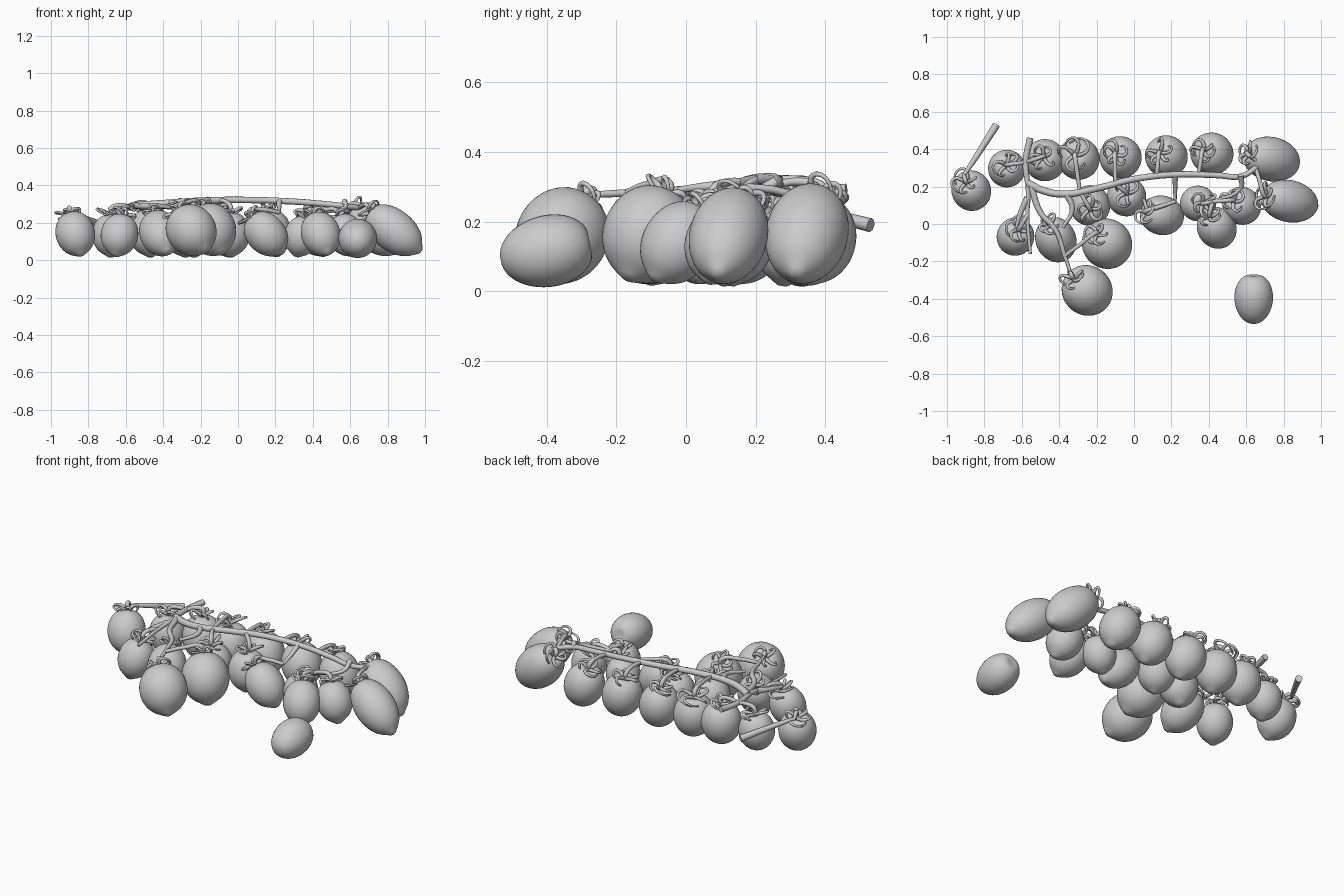
import bpy, bmesh, math, random
from mathutils import Vector

if "Cube" in bpy.data.objects:
    bpy.data.objects.remove(bpy.data.objects["Cube"])

random.seed(4)
Z = Vector((0, 0, 1))


def tomato(name, n, centre, r, h, tip):
    """Egg-shaped fruit with stem dimple and pointed blossom end."""
    bm = bmesh.new()
    q = Z.rotation_difference(n)
    segs, rows = 36, 30
    rings = []
    for i in range(1, rows):
        t = math.pi * i / rows
        s, c = math.sin(t), math.cos(t)
        rad = r * s ** 0.93 * (1 + 0.06 * c)
        if c > 0:
            a = h * (c - 0.09 * math.exp(-(s / 0.25) ** 2))
        else:
            a = h * (c * (1 - tip) - tip * math.exp(-(s / 0.25) ** 2))
        ring = []
        for j in range(segs):
            p = 2 * math.pi * j / segs
            ring.append(bm.verts.new(centre + q @ Vector((rad * math.cos(p), rad * math.sin(p), a))))
        rings.append(ring)
    for A, B in zip(rings, rings[1:]):
        for j in range(segs):
            k = (j + 1) % segs
            bm.faces.new((A[j], B[j], B[k], A[k]))
    bm.faces.new(rings[0])
    bm.faces.new(rings[-1][::-1])
    bmesh.ops.recalc_face_normals(bm, faces=bm.faces)
    for f in bm.faces:
        f.smooth = True
    me = bpy.data.meshes.new(name)
    bm.to_mesh(me)
    bm.free()
    bpy.context.collection.objects.link(bpy.data.objects.new(name, me))


def tubes(name, paths, radius, taper=0.6, res=5):
    """Smooth tubes thinning towards their ends."""
    cu = bpy.data.curves.new(name, 'CURVE')
    cu.dimensions = '3D'
    cu.bevel_depth = radius
    cu.bevel_resolution = 2
    cu.resolution_u = res
    cu.use_fill_caps = True
    for pts in paths:
        sp = cu.splines.new('BEZIER')
        sp.bezier_points.add(len(pts) - 1)
        for i, (b, p) in enumerate(zip(sp.bezier_points, pts)):
            b.co = p
            b.radius = 1.2 + (taper - 1.2) * i / (len(pts) - 1)
            b.handle_left_type = b.handle_right_type = 'AUTO'
    ob = bpy.data.objects.new(name, cu)
    bpy.context.collection.objects.link(ob)
    bpy.ops.object.select_all(action='DESELECT')
    ob.select_set(True)
    bpy.context.view_layer.objects.active = ob
    bpy.ops.object.convert(target='MESH')


def calyx(name, n, top, size):
    """Curled sepals around the stem end."""
    q = Z.rotation_difference(n)
    paths = []
    start = random.uniform(0, 6.28)
    for k in range(5):
        a = start + k * 1.257 + random.uniform(-0.25, 0.25)
        u = size * random.uniform(0.75, 1.1)
        lift = random.uniform(0.4, 1.0)
        turn = random.uniform(0.3, 2.0)
        pts = []
        for i in range(6):
            w = i / 5
            ang = a + turn * w * w
            d = 1.05 * math.sin(w * 2.2)
            z = 0.6 * lift * math.sin(w * 3.3)
            pts.append(top + q @ Vector((d * math.cos(ang), d * math.sin(ang), z)) * u)
        paths.append(pts)
    tubes(name, paths, 0.0095, 0.5)


def over(points):
    """Lift plan points onto the gently bowed stem height."""
    return [Vector((x, y, 0.322 - 0.1 * x * x + min(0, 0.07 * (y - .2)))) for x, y in points]


# stems: plan paths
main = over([(-.57, .22), (-.49, .18), (-.38, .16), (-.2, .19), (0, .24), (.24, .265), (.45, .26),
             (.57, .255), (.65, .30), (.70, .35)])
cross = over([(-.555, .46), (-.58, .33), (-.565, .18), (-.57, .05), (-.555, -.16)])
front = over([(-.55, .2), (-.50, .06), (-.42, -.03), (-.37, -.17), (-.34, -.26)])
inner = over([(-.36, .16), (-.33, .08), (-.38, -.02)])
side = over([(-.57, .14), (-.61, .05), (-.63, -.02)])
tubes("main_stem", [main], 0.017, 0.8, 8)
tubes("left_branch", [cross, front, inner, side], 0.015)

# short side stubs dropping off the main stem
stubs = []
for x, dx in ((.22, 0), (.57, -.15)):
    p = Vector((x, .26, .315))
    stubs.append([p, p + Vector((0, -.07, -.035)), p + Vector((dx, -.14, -.06))])
tubes("side_stubs", stubs, 0.013)

# cut stalk of the far-left fruit
end = [Vector((-.735, .53, .19)), Vector((-.85, .35, .235)), Vector((-.91, .26, .255))]
tubes("cut_stalk", [end], 0.017)

# fruits: x, y, axis lean x, axis lean y, radius
back_row = [(-.68, .295), (-.476, .34), (-.295, .348), (-.07, .355), (.176, .36), (.42, .375)]
fruits = [(x, y, -.01 * i, .02, .1 if i == 0 else .112) for i, (x, y) in enumerate(back_row)]
fruits += [
    (-.868, .175, -.03, .05, .105),
    (.743, .345, -.135, .03, .118),
    (.84, .12, -.14, .03, .112),
    (.58, .095, -.05, .03, .10),
    (.445, -.025, -.04, .07, .104),
    (.34, .11, .03, 0, .095),
    (.155, .045, -.09, .02, .105),
    (-.04, .145, 0, .02, .105),
    (-.235, .10, 0, -.02, .108),
    (-.14, -.11, -.06, .06, .132),
    (-.415, -.09, -.04, .09, .108),
    (-.635, -.07, .02, .04, .10),
    (-.245, -.36, -.08, .07, .132),
]
joints = main + cross + front + [end[-1]]
joints += [(a + b) / 2 for a, b in zip(main, main[1:])] + [s[-1] for s in stubs]
for i, (x, y, lx, ly, r) in enumerate(fruits, 1):
    lean2 = lx * lx + ly * ly
    h = 0.18 if lx < -.1 else min(1.17 * r + 1.5 * lean2, .15)
    n = Vector((lx, ly, math.sqrt(h * h - lean2))).normalized()
    c = Vector((x, y, math.sqrt((h * n.z) ** 2 + r * r * (1 - n.z ** 2)) + 0.012))
    tomato(f"tomato_{i}", n, c, r, h, 0.1)
    top = c + n * h * 0.92
    calyx(f"calyx_{i}", n, top, 0.1 if i == 3 else 0.068)
    # fruit stalk arching to the nearest stem point
    j = min(joints, key=lambda p: (p - top).length)
    up = top + (n + Z) * 0.02
    tubes(f"fruit_stalk_{i}", [[top, up, (up + j) / 2 + Z * 0.012, j]], 0.011, 1.0)

# loose fruit lying on its side
tomato("loose_tomato", Vector((0, 1, .2)).normalized(), Vector((.64, -.40, .115)), .103, .135, 0)
